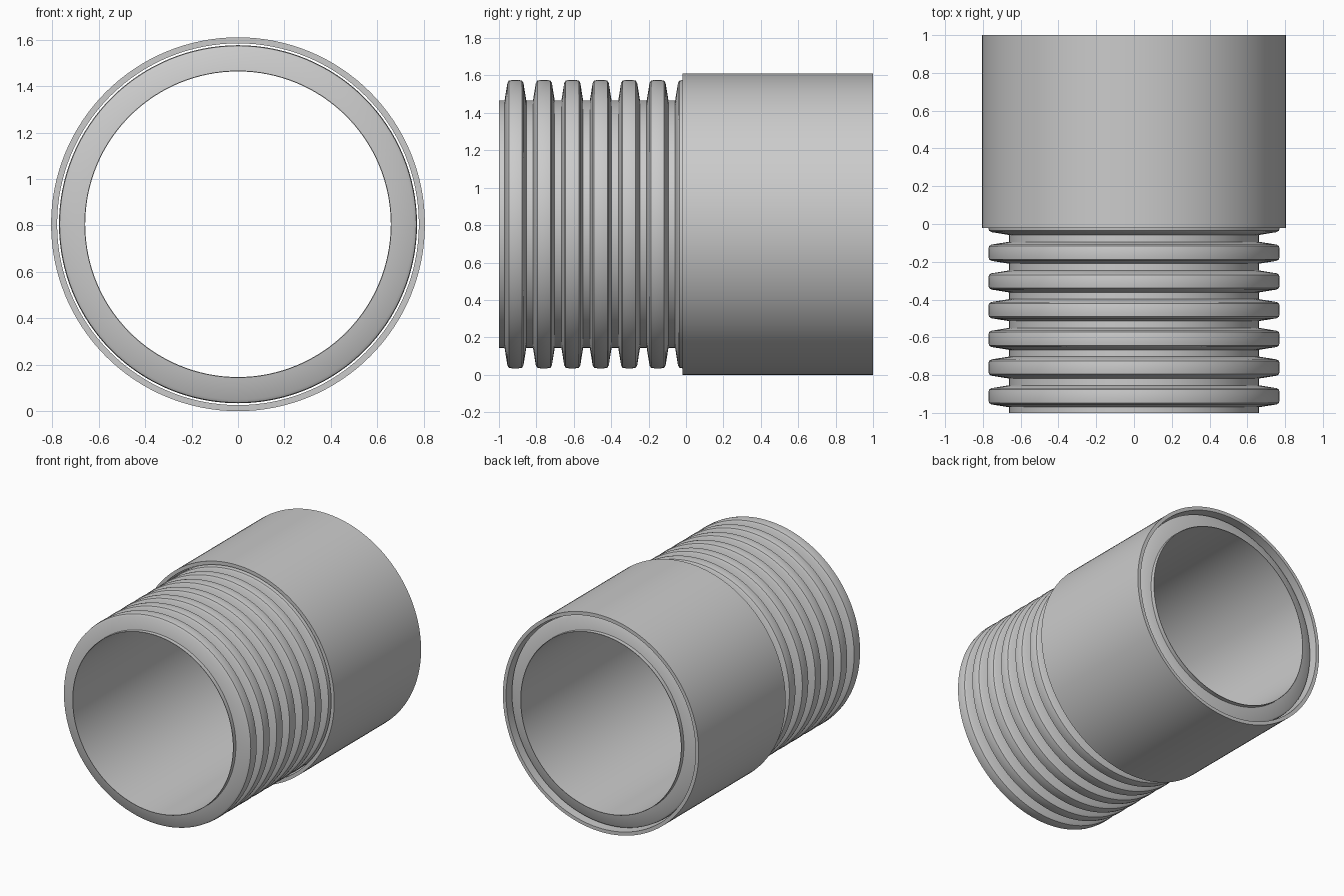
import bpy, bmesh, math

if "Cube" in bpy.data.objects:
    bpy.data.objects.remove(bpy.data.objects["Cube"])

SEGMENTS = 128
AXIS_Z = 0.805


def lathe(name, profile):
    """Revolve a closed (y, radius) profile around the y axis."""
    bm = bmesh.new()
    rings = []
    for s in range(SEGMENTS):
        a = 2 * math.pi * s / SEGMENTS
        rings.append([bm.verts.new((r * math.sin(a), y, r * math.cos(a))) for y, r in profile])
    n = len(profile)
    for s in range(SEGMENTS):
        a, b = rings[s], rings[(s + 1) % SEGMENTS]
        for i in range(n):
            j = (i + 1) % n
            bm.faces.new((a[i], a[j], b[j], b[i]))
    bmesh.ops.recalc_face_normals(bm, faces=bm.faces)
    mesh = bpy.data.meshes.new(name)
    bm.to_mesh(mesh)
    bm.free()
    obj = bpy.data.objects.new(name, mesh)
    obj.location.z = AXIS_Z
    bpy.context.collection.objects.link(obj)
    bpy.ops.object.select_all(action='DESELECT')
    obj.select_set(True)
    bpy.context.view_layer.objects.active = obj
    bpy.ops.object.shade_smooth_by_angle(angle=math.radians(25))
    return obj


# Corrugated pipe: smooth bore, 13 evenly spaced ribs along its full length
BORE, VALLEY, PITCH = 0.658, 0.662, 0.152
half_rib = [(-0.058, VALLEY), (-0.043, 0.755), (-0.035, 0.768), (-0.015, 0.771)]
rib = half_rib + [(-y, r) for y, r in reversed(half_rib)]
outer = [(k * PITCH + y, r) for k in range(-6, 7) for y, r in rib]
lathe("corrugated_pipe", [(-1, BORE), (-1, VALLEY)] + outer + [(1, VALLEY), (1, BORE)])

# Coupling sleeve over the rear half, with a slight clearance around the ribs
lathe("coupling_sleeve", [(-0.02, 0.779), (-0.02, 0.805), (1, 0.805), (1, 0.779)])
